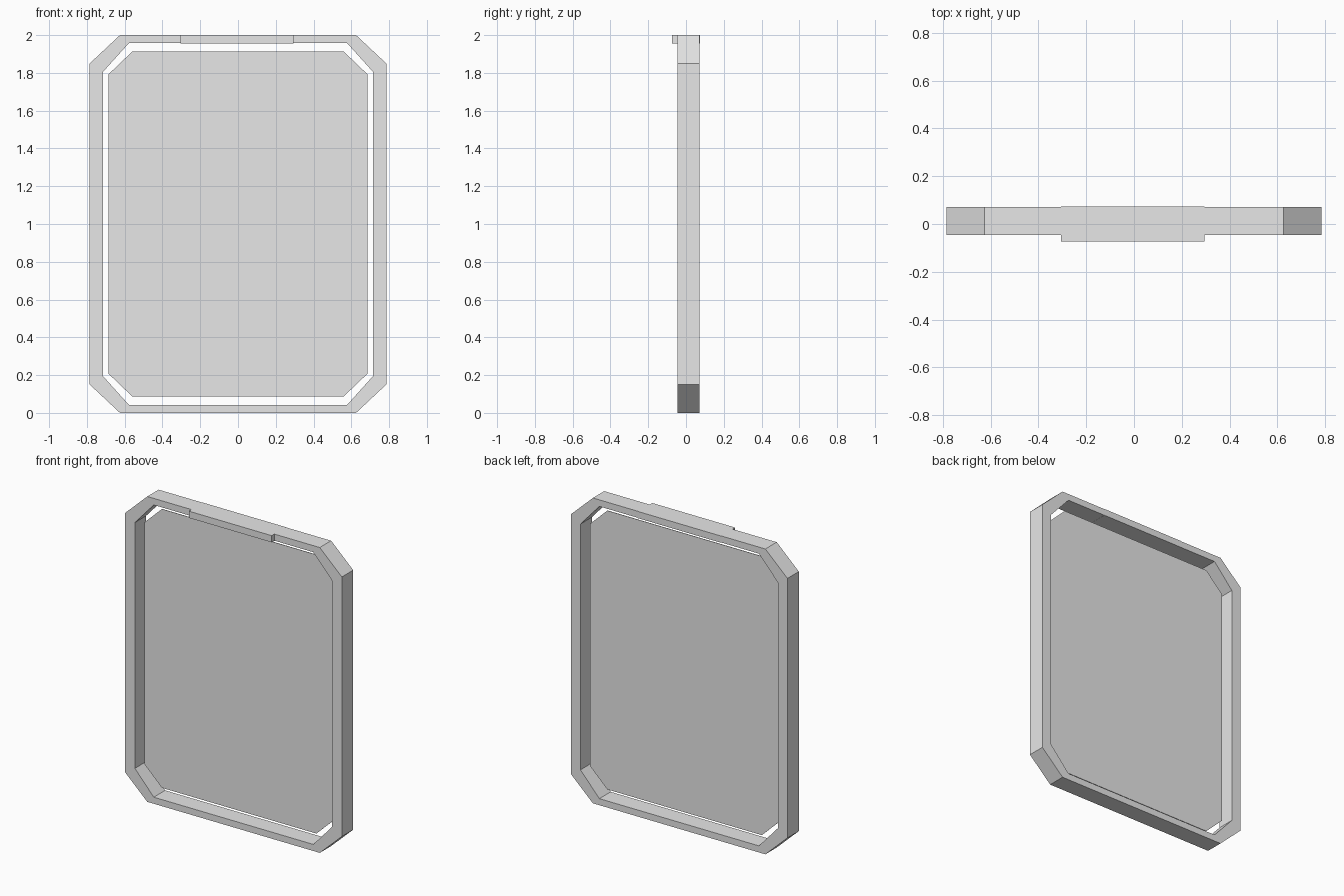
import bpy
import bmesh

default = bpy.data.objects.get("Cube")
if default:
    bpy.data.objects.remove(default, do_unlink=True)

grey = bpy.data.materials.new("light grey")
grey.use_nodes = True
colour = (0.8, 0.8, 0.8, 1.0)
grey.diffuse_color = colour
grey.node_tree.nodes["Principled BSDF"].inputs["Base Color"].default_value = colour


def octagon(half_x, half_z, flat_x, flat_z):
    """Chamfered rectangle in the XZ plane, centred on z = 1."""
    quarter = [(half_x, flat_z), (flat_x, half_z)]
    half = quarter + [(-x, z) for x, z in reversed(quarter)]
    ring = half + [(-x, -z) for x, z in half]
    return [(x, 1 + z) for x, z in ring]


def finish(name, bm):
    bmesh.ops.recalc_face_normals(bm, faces=bm.faces)
    mesh = bpy.data.meshes.new(name)
    bm.to_mesh(mesh)
    bm.free()
    mesh.materials.append(grey)
    obj = bpy.data.objects.new(name, mesh)
    bpy.context.collection.objects.link(obj)
    return obj


def loop(bm, outline, y):
    return [bm.verts.new((x, y, z)) for x, z in outline]


# Octagonal rim: four loops swept into a closed ring
outer = octagon(0.785, 1.0, 0.625, 0.85)
inner = octagon(0.715, 0.957, 0.578, 0.805)
front, back = -0.046, 0.071
bm = bmesh.new()
loops = [loop(bm, outer, front), loop(bm, outer, back),
         loop(bm, inner, back), loop(bm, inner, front)]
for k in range(4):
    a, b = loops[k], loops[(k + 1) % 4]
    for i in range(8):
        j = (i + 1) % 8
        bm.faces.new((a[i], a[j], b[j], b[i]))
finish("rim", bm)

# Thin pane floating in the middle of the rim
pane = octagon(0.685, 0.913, 0.56, 0.793)
bm = bmesh.new()
face = bm.faces.new(loop(bm, pane, 0.012))
extruded = bmesh.ops.extrude_face_region(bm, geom=[face])
for v in extruded["geom"]:
    if isinstance(v, bmesh.types.BMVert):
        v.co.y += 0.003
finish("pane", bm)

# Two blocks side by side that thicken the top rail
for name, x0, x1 in (("top_block_right", -0.305, -0.015),
                     ("top_block_left", -0.015, 0.295)):
    bm = bmesh.new()
    bmesh.ops.create_cube(bm, size=1)
    for v in bm.verts:
        v.co.x = x0 if v.co.x < 0 else x1
        v.co.y = -0.073 if v.co.y < 0 else 0.073
        v.co.z = 1.956 if v.co.z < 0 else 2.0
    finish(name, bm)
